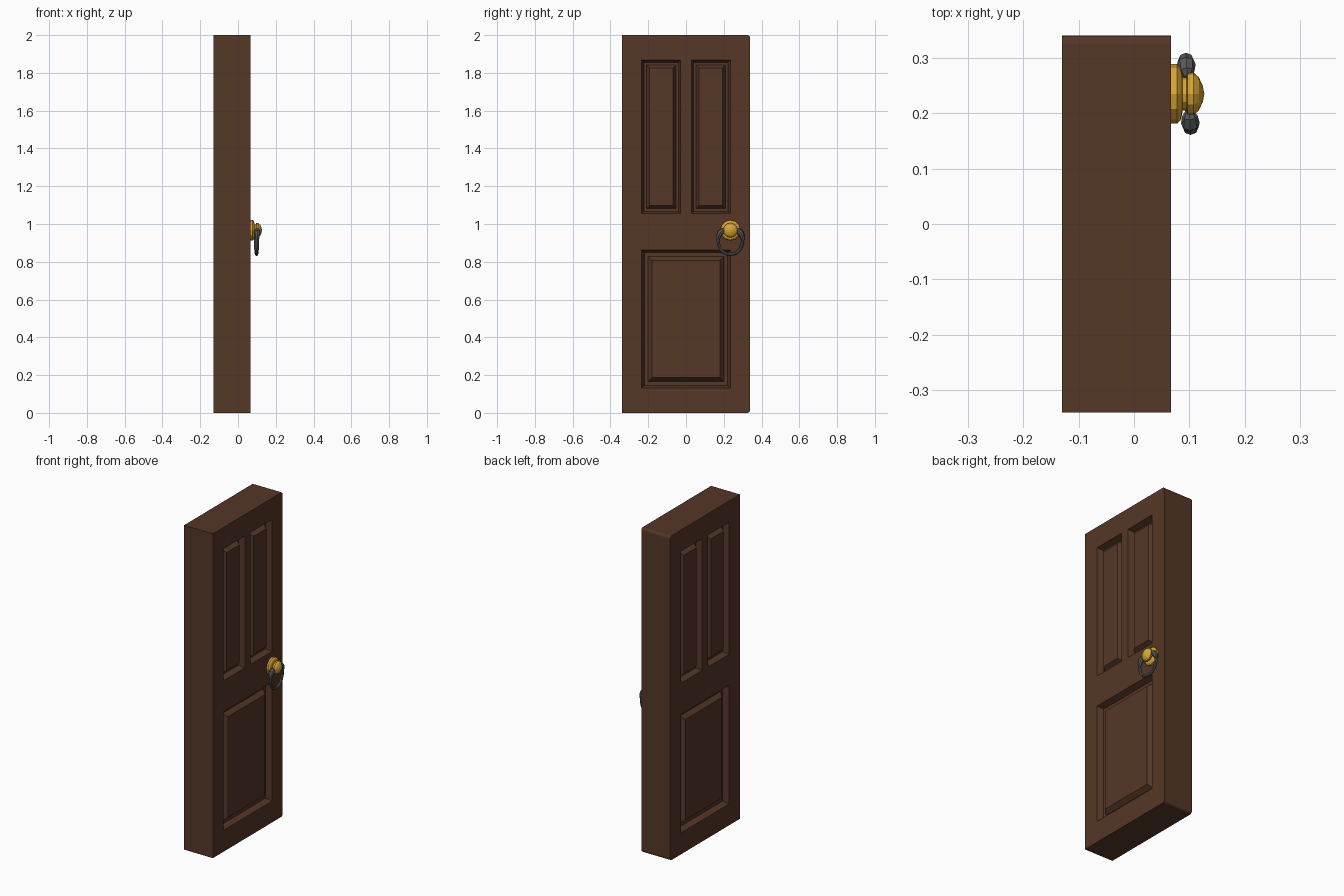
import bpy, bmesh, math
from mathutils import Vector, Matrix

if "Cube" in bpy.data.objects:
    bpy.data.objects.remove(bpy.data.objects["Cube"])


def material(name, rgb):
    m = bpy.data.materials.new(name)
    m.diffuse_color = (*rgb, 1)
    m.use_nodes = True
    m.node_tree.nodes["Principled BSDF"].inputs["Base Color"].default_value = m.diffuse_color
    return m


def add_object(name, bm, mat):
    bmesh.ops.recalc_face_normals(bm, faces=bm.faces)
    me = bpy.data.meshes.new(name)
    bm.to_mesh(me)
    bm.free()
    me.materials.append(mat)
    ob = bpy.data.objects.new(name, me)
    bpy.context.collection.objects.link(ob)
    return ob


wood = material("wood", (0.09, 0.038, 0.02))
brass = material("brass", (0.70, 0.38, 0.035))
iron = material("iron", (0.10, 0.10, 0.10))

BACK, FACE = -0.13, 0.067

# Door slab: a grid of stiles, rails and panels, extruded through its thickness
ys = [-0.34, -0.235, -0.028, 0.028, 0.235, 0.34]
zs = [0, 0.132, 0.863, 1.055, 1.868, 2.0]
bm = bmesh.new()
grid = [[bm.verts.new((BACK, y, z)) for z in zs] for y in ys]
for i in range(5):
    for j in range(5):
        bm.faces.new((grid[i][j], grid[i + 1][j], grid[i + 1][j + 1], grid[i][j + 1]))
ext = bmesh.ops.extrude_face_region(bm, geom=bm.faces[:], use_keep_orig=True)
for v in ext["geom"]:
    if isinstance(v, bmesh.types.BMVert):
        v.co.x = FACE
bmesh.ops.recalc_face_normals(bm, faces=bm.faces)

# Rounded top and bottom corners on the latch side
corners = [e for e in bm.edges if all(v.co.y > 0.339 for v in e.verts)
           and abs(e.verts[0].co.x - e.verts[1].co.x) > 0.1
           and (e.verts[0].co.z < 0.001 or e.verts[0].co.z > 1.999)]
bmesh.ops.bevel(bm, geom=corners, offset=0.015, segments=3, profile=0.5, affect='EDGES')

# Raised-and-fielded panels on both faces: y range, z range, (inset, depth) steps
upper = [(0.012, 0.035), (0.014, 0.0), (0.016, -0.026)]
lower = [(0.014, 0.035), (0.020, 0.0), (0.021, -0.026)]
panels = [(-0.235, -0.028, 1.055, 1.868, upper),
          (0.028, 0.235, 1.055, 1.868, upper),
          (-0.235, 0.235, 0.132, 0.863, lower)]
for side, x in ((1, FACE), (-1, BACK)):
    for y0, y1, z0, z1, steps in panels:
        field = []
        for f in bm.faces:
            c = f.calc_center_median()
            if abs(c.x - x) < 1e-4 and y0 < c.y < y1 and z0 < c.z < z1:
                field.append(f)
        for inset, depth in steps:
            bmesh.ops.inset_region(bm, faces=field, thickness=inset,
                                   use_even_offset=True, use_boundary=True)
            for v in {v for f in field for v in f.verts}:
                v.co.x -= side * depth
add_object("door", bm, wood)

# Knob: profile of (x, radius) turned about the x axis
KY, KZ = 0.235, 0.967
profile = [(0.060, 0.0), (0.060, 0.054), (0.078, 0.054), (0.085, 0.046),
           (0.088, 0.030), (0.095, 0.030), (0.097, 0.039), (0.107, 0.039),
           (0.117, 0.030), (0.124, 0.015), (0.127, 0.0)]
bm = bmesh.new()
verts = [bm.verts.new((x, KY, KZ + r)) for x, r in profile]
edges = [bm.edges.new(p) for p in zip(verts, verts[1:])]
bmesh.ops.spin(bm, geom=verts + edges, cent=(0, KY, KZ), axis=(1, 0, 0),
               angle=math.tau, steps=12, use_duplicate=False)
bmesh.ops.remove_doubles(bm, verts=bm.verts, dist=1e-4)
add_object("knob", bm, brass)

# Pull ring: half path of (offset from centre, z, tube radius), mirrored
half = [(0.030, 0.968, 0.007), (0.040, 0.965, 0.014), (0.053, 0.955, 0.017),
        (0.061, 0.940, 0.014), (0.065, 0.920, 0.009), (0.063, 0.896, 0.0085),
        (0.054, 0.870, 0.0085), (0.038, 0.851, 0.0085), (0.019, 0.842, 0.0085)]
path = [(-o, z, r) for o, z, r in half] + [(0, 0.839, 0.0085)] + half[::-1]
bm = bmesh.new()
centres = [Vector((0.098 - 0.07 * o, KY + o, z)) for o, z, r in path]
N, rings = 8, []
for i, c in enumerate(centres):
    t = (centres[min(i + 1, len(path) - 1)] - centres[max(i - 1, 0)]).normalized()
    u = (Vector((1, 0, 0)) - t * t.x).normalized()
    w = t.cross(u)
    rings.append([bm.verts.new(c + path[i][2] * (u * math.cos(a) + w * math.sin(a)))
                  for a in (math.tau * k / N for k in range(N))])
for a, b in zip(rings, rings[1:]):
    for k in range(N):
        bm.faces.new((a[k], a[(k + 1) % N], b[(k + 1) % N], b[k]))
bm.faces.new(rings[0])
bm.faces.new(rings[-1])
add_object("pull_ring", bm, iron)
